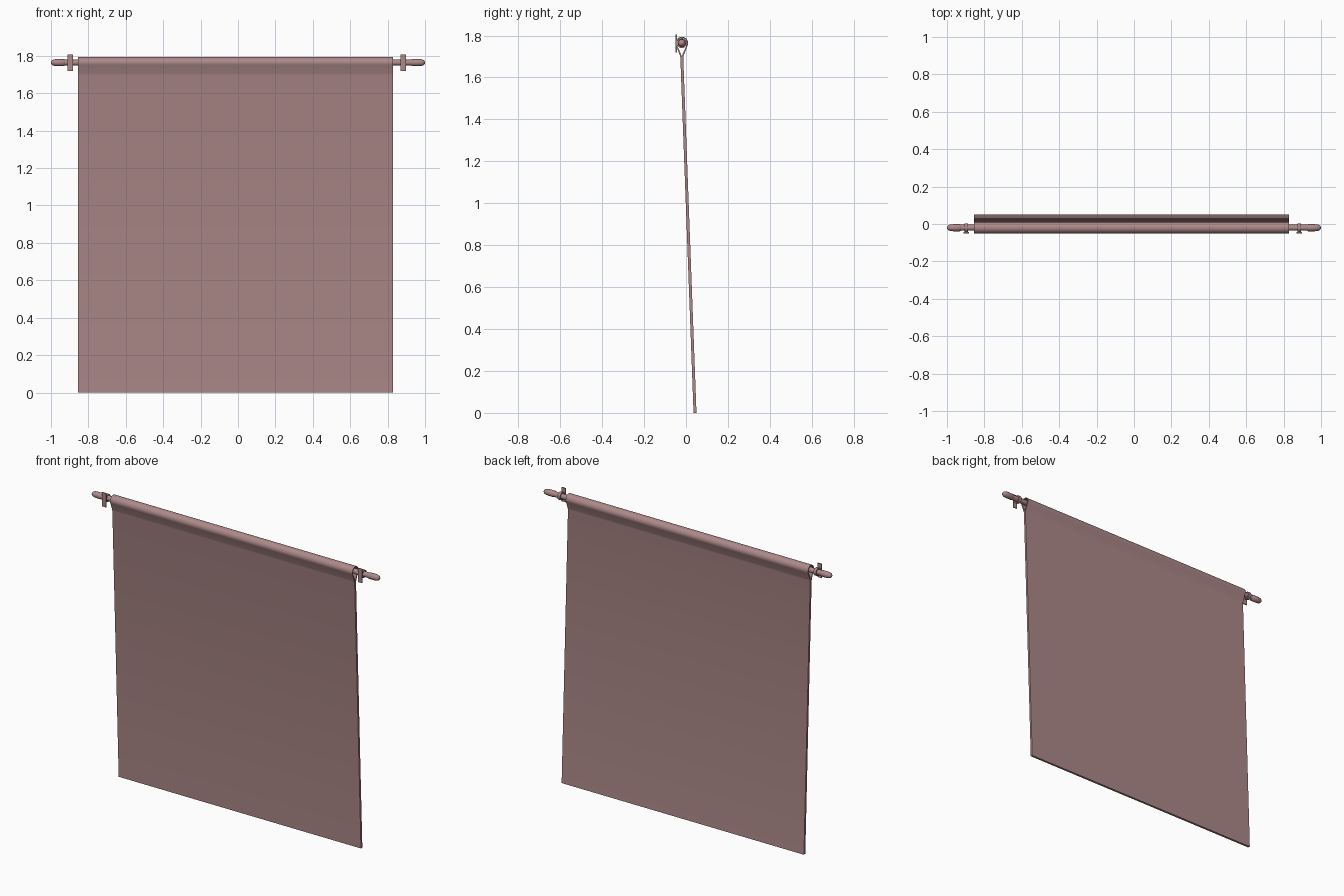
import bpy, bmesh, math

if "Cube" in bpy.data.objects:
    bpy.data.objects.remove(bpy.data.objects["Cube"])

RY, RZ = -0.02, 1.764          # rod centre line
mat = bpy.data.materials.new("dusty_rose")
mat.diffuse_color = (0.42, 0.25, 0.25, 1)
mat.use_nodes = True
mat.node_tree.nodes["Principled BSDF"].inputs["Base Color"].default_value = mat.diffuse_color


def finish(bm, name, smooth=True):
    bmesh.ops.recalc_face_normals(bm, faces=bm.faces)
    me = bpy.data.meshes.new(name)
    bm.to_mesh(me)
    bm.free()
    ob = bpy.data.objects.new(name, me)
    bpy.context.collection.objects.link(ob)
    me.materials.append(mat)
    if smooth:
        bpy.ops.object.select_all(action='DESELECT')
        ob.select_set(True)
        bpy.context.view_layer.objects.active = ob
        bpy.ops.object.shade_smooth_by_angle(angle=math.radians(35))
    return ob


def lathe(name, profile, closed=False, n=24):
    """Revolve (x, radius) points about the rod axis."""
    bm = bmesh.new()
    rings = [[bm.verts.new((x, RY + r * math.cos(2 * math.pi * i / n),
                            RZ + r * math.sin(2 * math.pi * i / n)))
              for i in range(n)] for x, r in profile]
    pairs = list(zip(rings, rings[1:]))
    if closed:
        pairs.append((rings[-1], rings[0]))
    else:
        bm.faces.new(rings[0])
        bm.faces.new(rings[-1])
    for a, b in pairs:
        for i in range(n):
            j = (i + 1) % n
            bm.faces.new((a[i], a[j], b[j], b[i]))
    return finish(bm, name)


def box(name, x, y, z):
    bm = bmesh.new()
    bmesh.ops.create_cube(bm, size=1)
    for v in bm.verts:
        v.co = [lo + (c + 0.5) * (hi - lo) for c, (lo, hi) in zip(v.co, (x, y, z))]
    return finish(bm, name, False)


# Cloth: straight hanging panel with a teardrop rod pocket at the top
def pocket(r, half, neck_z):
    pts = [(RY - half, neck_z), (RY - half - 0.003, neck_z + 0.012)]
    for i in range(25):
        a = math.radians(205 - 230 * i / 24)
        pts.append((RY + r * math.cos(a), RZ + r * math.sin(a)))
    return pts + [(RY + half + 0.003, neck_z + 0.012), (RY + half, neck_z)]


X0, X1 = -0.855, 0.83
bm = bmesh.new()
outer, inner = pocket(0.030, 0.007, 1.695), pocket(0.025, 0.001, 1.70)
bottom = [(0.036, 0.0), (0.050, 0.0)]
layers = []
for x in (X0, X1):
    layers.append([[bm.verts.new((x, y, z)) for y, z in pts]
                   for pts in (outer, inner, bottom)])
(oa, ia, ba), (ob_, ib, bb) = layers
for a, b in ((oa, ob_), (ia, ib)):
    for k in range(len(a) - 1):
        bm.faces.new((a[k], a[k + 1], b[k + 1], b[k]))
for o, i, b in layers:
    for k in range(len(o) - 1):
        bm.faces.new((o[k], o[k + 1], i[k + 1], i[k]))
    bm.faces.new((o[0], i[0], i[-1], o[-1], b[1], b[0]))
bm.faces.new((ia[0], ia[-1], ib[-1], ib[0]))
bm.faces.new((oa[0], ob_[0], bb[0], ba[0]))
bm.faces.new((oa[-1], ob_[-1], bb[1], ba[1]))
bm.faces.new((ba[0], ba[1], bb[1], bb[0]))
finish(bm, "hanging_cloth")

# Rod
lathe("rod", [(-0.95, 0.016), (0.95, 0.016)])

for side, bx in ((-1, -0.897), (1, 0.883)):
    tag = "left" if side < 0 else "right"
    # Rounded end finial
    prof = [(0.925, 0.016), (0.93, 0.019), (0.965, 0.019), (0.982, 0.0175),
            (0.992, 0.014), (0.998, 0.008), (1.0, 0.002)]
    lathe(tag + "_finial", [(side * x, r) for x, r in prof])
    # Bracket: ring, arm and mounting plate
    w = 0.009
    lathe(tag + "_bracket_ring", [(bx - w, 0.017), (bx - w, 0.024),
                                  (bx + w, 0.024), (bx + w, 0.017)], True)
    box(tag + "_bracket_arm", (bx - w, bx + w), (-0.046, -0.040), (RZ - 0.012, RZ + 0.012))
    box(tag + "_bracket_plate", (bx - 0.014, bx + 0.014), (-0.050, -0.044), (1.718, 1.806))
